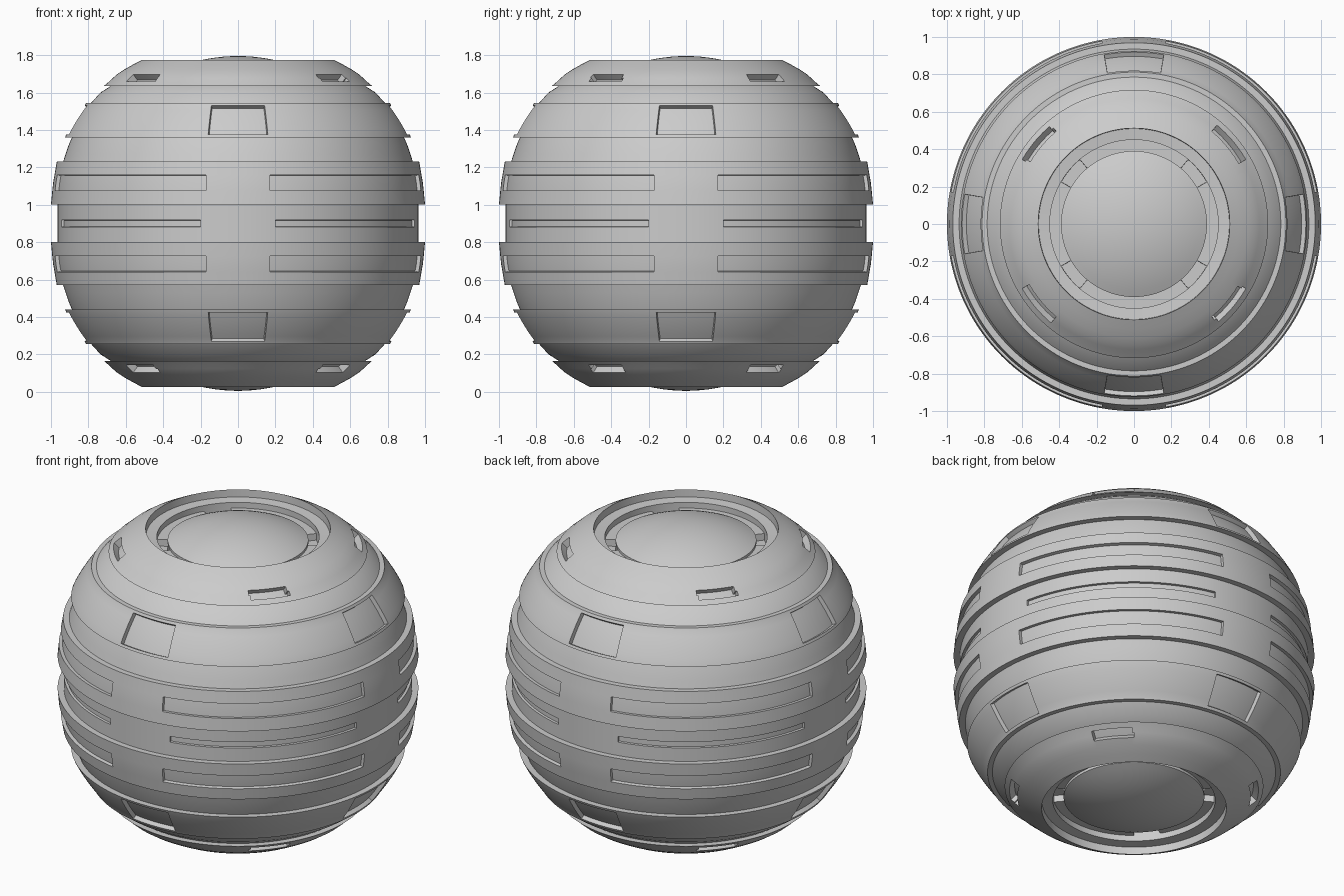
import bpy, bmesh, math

if "Cube" in bpy.data.objects:
    bpy.data.objects.remove(bpy.data.objects["Cube"])

CENTRE_Z = 0.90
SEG = 360


def lathe(name, profile, panels=(), mirrored=False):
    """Spin an upward (radius, height-from-equator) profile, then sink panels into it.
    panels: (low, high, centre angles, half angle, depth)"""
    if mirrored:
        profile = [(r, -d) for r, d in reversed(profile)]
        panels = [(-hi, -lo, c, h, dep) for lo, hi, c, h, dep in panels]
    bm = bmesh.new()
    rings = []
    for r, d in profile:
        if r < 1e-6:
            rings.append([bm.verts.new((0, 0, d))] * SEG)
        else:
            rings.append([bm.verts.new((r * math.cos(2 * math.pi * i / SEG),
                                        r * math.sin(2 * math.pi * i / SEG), d))
                          for i in range(SEG)])
    for a, b in zip(rings, rings[1:]):
        for i in range(SEG):
            j = (i + 1) % SEG
            loop = list(dict.fromkeys((a[i], a[j], b[j], b[i])))
            bm.faces.new(loop)
    bm.normal_update()
    for lo, hi, centres, half, depth in panels:
        for c in centres:
            chosen = []
            for f in bm.faces:
                m = f.calc_center_median()
                if lo < m.z < hi:
                    a = math.degrees(math.atan2(m.y, m.x))
                    if abs((a - c + 180) % 360 - 180) < half:
                        chosen.append(f)
            bmesh.ops.inset_region(bm, faces=chosen, thickness=0.001,
                                   depth=-depth, use_even_offset=True)
    me = bpy.data.meshes.new(name)
    bm.to_mesh(me)
    bm.free()
    me.polygons.foreach_set("use_smooth", [True] * len(me.polygons))
    me.set_sharp_from_angle(angle=math.radians(28))
    ob = bpy.data.objects.new(name, me)
    ob.location.z = CENTRE_Z
    bpy.context.collection.objects.link(ob)
    return ob


def arc(radius, d0, d1, n):
    """Points on a sphere of given radius between two heights."""
    pts = []
    for i in range(n + 1):
        d = d0 + (d1 - d0) * i / n
        pts.append((math.sqrt(max(radius ** 2 - d ** 2, 0)), d))
    return pts


DIAGONAL = (45, 135, 225, 315)
STRAIGHT = (0, 90, 180, 270)
SLOTS = (40, 140, 220, 320)

# Recessed belt around the equator with four thin slots
lathe("equator_belt", [(0.965, -0.1), (0.965, -0.018), (0.965, 0.018), (0.965, 0.1)],
      [(-0.017, 0.017, DIAGONAL, 78.3 - 45, 0.015)])

# Thick band next to the belt, with long panels
band = [(0.965, 0.1), (1.0, 0.1), (0.993, 0.175), (0.988, 0.22),
        (0.981, 0.26), (0.969, 0.33), (0.935, 0.33)]

# Plain collar between the band and the plated shell
collar = [(0.935, 0.33), (0.922, 0.37), (0.907, 0.415), (0.888, 0.46)]

# Plated shell with square panels
shell = ([(0.888, 0.46), (0.925, 0.46)] + arc(1.034, 0.475, 0.63, 6)
         + [(0.812, 0.645), (0.785, 0.645)])

# Neck under the crown
neck = [(0.785, 0.645), (0.735, 0.70), (0.68, 0.735)]

# Crown with small slots and a stepped opening
crown = [(0.68, 0.735), (0.717, 0.735), (0.69, 0.758), (0.67, 0.777), (0.647, 0.797),
         (0.61, 0.822), (0.56, 0.85), (0.512, 0.875),
         (0.51, 0.83), (0.45, 0.825), (0.45, 0.79), (0.39, 0.79)]

# Domed cap at the pole
cap = [(0.39, 0.79)] + [(0.895 * math.sin(t), 0.895 * math.cos(t))
                        for t in [math.asin(0.39 / 0.895) * (1 - i / 10) for i in range(11)]]
cap[-1] = (0, 0.895)

for side, low in (("upper", False), ("lower", True)):
    lathe(side + "_band", band, [(0.175, 0.26, DIAGONAL, 34.5, 0.02)], low)
    lathe(side + "_collar", collar, (), low)
    lathe(side + "_plated_shell", shell, [(0.475, 0.63, STRAIGHT, 10, 0.025)], low)
    lathe(side + "_neck", neck, (), low)
    lathe(side + "_crown", crown, [(0.758, 0.797, SLOTS, 9.5, 0.04)], low)
    lathe(side + "_pole_cap", cap, (), low)
